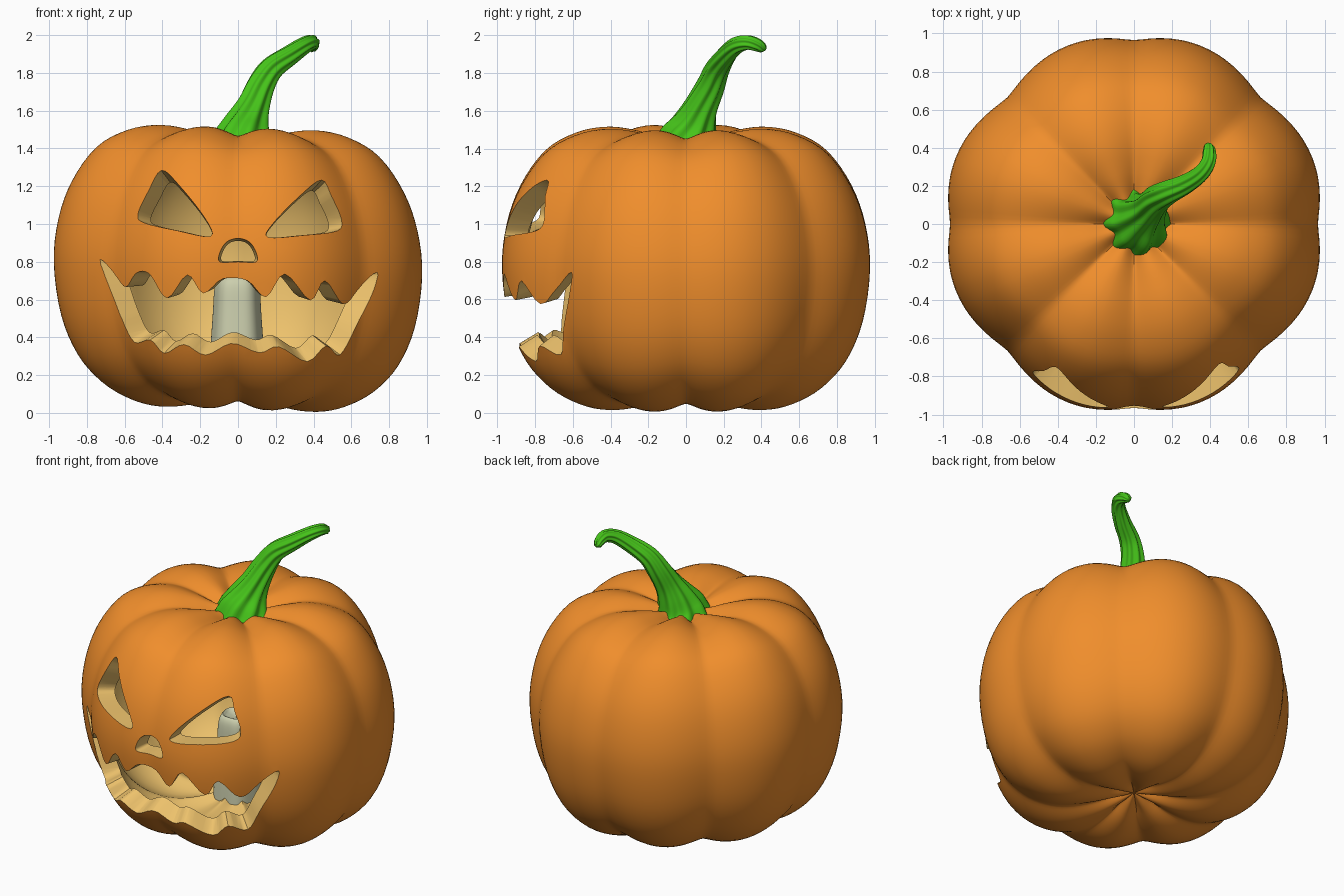
import bpy, bmesh, math
from mathutils import Vector

if "Cube" in bpy.data.objects:
    bpy.data.objects.remove(bpy.data.objects["Cube"])


def material(name, rgb):
    m = bpy.data.materials.new(name)
    m.diffuse_color = (*rgb, 1)
    m.use_nodes = True
    m.node_tree.nodes["Principled BSDF"].inputs["Base Color"].default_value = m.diffuse_color
    return m


SKIN = material("skin", (0.87, 0.27, 0.025))
FLESH = material("flesh", (0.85, 0.54, 0.15))
GREEN = material("stem_green", (0.06, 0.55, 0.01))
WAX = material("wax", (0.60, 0.62, 0.42))


def spline(pts, n, closed=False):
    """Smooth curve through the points, n samples per span."""
    p = [Vector(q) for q in pts]
    k, out = len(p), []
    get = (lambda i: p[i % k]) if closed else (lambda i: p[max(0, min(k - 1, i))])
    for i in range(k if closed else k - 1):
        a, b, c, d = (get(i + j) for j in (-1, 0, 1, 2))
        for s in range(n):
            t = s / n
            out.append(0.5 * (2 * b + (c - a) * t + (2 * a - 5 * b + 4 * c - d) * t * t
                              + (3 * b - a - 3 * c + d) * t ** 3))
    return out if closed else out + [p[-1]]


def skin_loops(bm, loops, mat=0):
    """Bridge closed rings of points and cap both ends."""
    rings = [[bm.verts.new(p) for p in loop] for loop in loops]
    n = len(rings[0])
    faces = [bm.faces.new((a[i], a[(i + 1) % n], b[(i + 1) % n], b[i]))
             for a, b in zip(rings, rings[1:]) for i in range(n)]
    faces += [bm.faces.new(rings[0][::-1]), bm.faces.new(rings[-1])]
    for f in faces:
        f.material_index = mat
    bmesh.ops.recalc_face_normals(bm, faces=faces)
    return faces


def finish(name, bm, mats):
    me = bpy.data.meshes.new(name)
    bm.to_mesh(me)
    bm.free()
    ob = bpy.data.objects.new(name, me)
    bpy.context.collection.objects.link(ob)
    for m in mats:
        me.materials.append(m)
    return ob


def activate(ob):
    bpy.ops.object.select_all(action='DESELECT')
    ob.select_set(True)
    bpy.context.view_layer.objects.active = ob


def smooth(ob, angle=35):
    activate(ob)
    bpy.ops.object.shade_smooth_by_angle(angle=math.radians(angle))


# Pumpkin shell: eight-lobed outer skin plus an inner cavity surface
MID = 0.75
PROFILE = spline([(0.012, 0.12), (0.12, 0.08), (0.28, 0.035), (0.45, 0.02), (0.6, 0.05),
                  (0.75, 0.13), (0.88, 0.27), (0.97, 0.48), (1.01, 0.76), (0.985, 1.0),
                  (0.91, 1.21), (0.78, 1.39), (0.62, 1.48), (0.45, 1.51), (0.28, 1.49),
                  (0.15, 1.455), (0.012, 1.43)], 4)


def pumpkin_loops(scale, seg=160):
    loops = []
    for r, z in PROFILE:
        ring = []
        w = min(1, r / 0.15)
        for i in range(seg):
            a = 2 * math.pi * i / seg
            groove = 1 - min(1, math.sqrt(math.sin(4 * a) ** 2 + 0.015))
            f = 1 - 0.05 * groove - 0.025 * (1 - math.cos(4 * a)) / 2
            x, y = r * f * math.cos(a), r * f * math.sin(a)
            h = (z - MID) * (1 - 0.065 * groove * w) - 0.035 * x
            ring.append((x * scale, y * scale, MID + h * scale))
        loops.append(ring)
    return loops


bm = bmesh.new()
skin_loops(bm, pumpkin_loops(1.0), 0)
cavity = skin_loops(bm, pumpkin_loops(0.88), 1)
bmesh.ops.reverse_faces(bm, faces=cavity)
pumpkin = finish("pumpkin_shell", bm, [SKIN, FLESH])


# Face openings: outlines laid on the skin and tapered towards a centre
def radius_at(z):
    for (r0, z0), (r1, z1) in zip(PROFILE[12:], PROFILE[13:]):
        if z0 <= z <= z1:
            return 0.965 * (r0 + (r1 - r0) * (z - z0) / (z1 - z0))
    return 0.9


def carve(name, outline, centre, res=4):
    c = Vector(centre)
    pts = []
    for x, z in spline(outline, res, True):
        pts.append(Vector((x, -math.sqrt(max(0.05, radius_at(z) ** 2 - x * x)), z)))
    outer = [c + (p - c) * 1.22 for p in pts]
    inner = [c + (p - c) * 0.6 for p in pts]
    front = [(p.x, -1.4, p.z) for p in outer]
    back = [(p.x, c.y - 0.05, p.z) for p in inner]
    bm = bmesh.new()
    skin_loops(bm, [front, outer, inner, back], 1)
    cutter = finish(name, bm, [SKIN, FLESH])
    cutter.hide_render = True
    mod = pumpkin.modifiers.new(name, 'BOOLEAN')
    mod.operation, mod.solver, mod.object = 'DIFFERENCE', 'EXACT', cutter
    activate(pumpkin)
    bpy.ops.object.modifier_apply(modifier=mod.name)
    bpy.data.objects.remove(cutter)


carve("left_eye_cutter", [(-0.40, 1.275), (-0.47, 1.17), (-0.53, 1.05), (-0.49, 1.005),
                          (-0.32, 0.965), (-0.145, 0.935), (-0.175, 1.03), (-0.31, 1.2)],
      (-0.14, -0.25, 0.935))
carve("right_eye_cutter", [(0.445, 1.235), (0.50, 1.15), (0.555, 1.03), (0.53, 0.965),
                           (0.34, 0.94), (0.16, 0.93), (0.18, 0.995), (0.32, 1.14)],
      (0.16, -0.25, 0.93))
carve("nose_cutter", [(-0.095, 0.80), (-0.095, 0.85), (-0.06, 0.905), (0, 0.925),
                      (0.06, 0.905), (0.095, 0.85), (0.095, 0.80), (0, 0.80)],
      (0, -0.1, 0.83))
carve("mouth_cutter", [
    # upper teeth
    (-0.75, 0.815), (-0.68, 0.73), (-0.61, 0.665), (-0.54, 0.74), (-0.46, 0.735), (-0.365, 0.61),
    (-0.26, 0.73), (-0.18, 0.635), (-0.08, 0.71), (0.05, 0.70), (0.145, 0.615), (0.24, 0.735),
    (0.37, 0.60), (0.45, 0.70), (0.56, 0.575), (0.66, 0.65), (0.755, 0.745),
    # lower teeth
    (0.725, 0.61), (0.65, 0.45), (0.55, 0.30), (0.46, 0.36), (0.355, 0.285), (0.21, 0.36),
    (0.11, 0.32), (-0.04, 0.36), (-0.17, 0.31), (-0.28, 0.37), (-0.386, 0.32), (-0.465, 0.386),
    (-0.57, 0.36), (-0.645, 0.48), (-0.715, 0.67)], (0, -0.3, 0.72))
smooth(pumpkin, 40)

# Stem: fluted tube along a curling path (x, y, z, radius)
path = spline([(0.025, 0.01, 1.40, 0.18), (0.035, 0.02, 1.46, 0.15), (0.05, 0.045, 1.53, 0.115),
               (0.08, 0.08, 1.62, 0.085), (0.12, 0.13, 1.73, 0.07), (0.175, 0.165, 1.82, 0.06),
               (0.27, 0.21, 1.89, 0.05), (0.35, 0.265, 1.945, 0.042), (0.39, 0.325, 1.962, 0.037),
               (0.395, 0.38, 1.948, 0.032), (0.39, 0.41, 1.928, 0.022), (0.388, 0.418, 1.92, 0.008)], 5)
loops = []
side = Vector((1, 0, 0))
for i, p in enumerate(path):
    a, b = path[max(0, i - 1)], path[min(len(path) - 1, i + 1)]
    d = (b - a).to_3d().normalized()
    if i < 5:
        d = d.lerp(Vector((0, 0, 1)), 1 - i / 5).normalized()
    side = (side - d * side.dot(d)).normalized()
    up = d.cross(side)
    ring = []
    for k in range(64):
        t = 2 * math.pi * k / 64
        r = p[3] * (1 + 0.1 * math.cos(8 * t))
        tw = t + 0.03 * i
        ring.append(p.to_3d() + side * (r * math.cos(tw)) + up * (r * math.sin(tw)))
    loops.append(ring)
bm = bmesh.new()
skin_loops(bm, loops)
smooth(finish("stem", bm, [GREEN]), 60)

# Candle: slightly uneven lathe with a sunken top and a wick
bm = bmesh.new()
loops = []
for r, z in spline([(0.15, 0.15), (0.145, 0.25), (0.135, 0.40), (0.125, 0.55), (0.12, 0.64),
                    (0.11, 0.69), (0.09, 0.715), (0.07, 0.70), (0.02, 0.685)], 3):
    loops.append([(-0.005 + r * (1 + 0.04 * math.sin(5 * t)) * math.cos(t),
                   r * (1 + 0.04 * math.sin(5 * t)) * math.sin(t), z)
                  for t in (2 * math.pi * k / 48 for k in range(48))])
skin_loops(bm, loops)
smooth(finish("candle", bm, [WAX]), 50)
bm = bmesh.new()
skin_loops(bm, [[(0.012 * math.cos(k * math.pi / 4), 0.012 * math.sin(k * math.pi / 4), z)
                 for k in range(8)] for z in (0.67, 0.76)])
smooth(finish("wick", bm, [WAX]))
